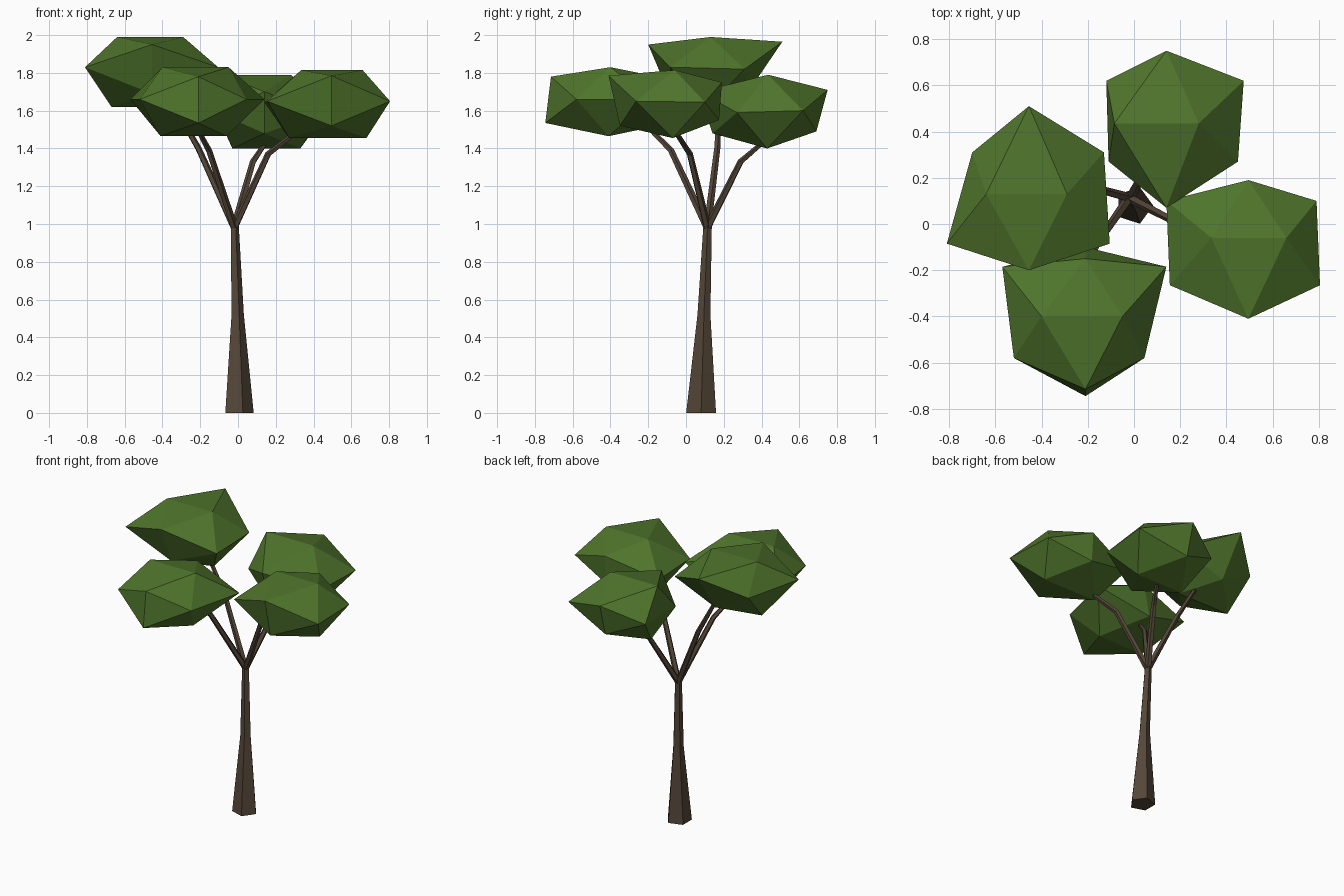
import bpy, bmesh
from math import cos, sin, tau
from mathutils import Vector

cube = bpy.data.objects.get("Cube")
if cube:
    bpy.data.objects.remove(cube, do_unlink=True)


def make_material(name, colour):
    mat = bpy.data.materials.new(name)
    mat.use_nodes = True
    mat.diffuse_color = colour
    shader = mat.node_tree.nodes["Principled BSDF"]
    shader.inputs["Base Color"].default_value = colour
    shader.inputs["Roughness"].default_value = 0.9
    return mat


def add_object(name, bm, mat):
    bmesh.ops.recalc_face_normals(bm, faces=bm.faces)
    mesh = bpy.data.meshes.new(name)
    bm.to_mesh(mesh)
    bm.free()
    mesh.materials.append(mat)
    obj = bpy.data.objects.new(name, mesh)
    bpy.context.collection.objects.link(obj)
    return obj


def tapered_limb(name, path, radii, mat, axis=None, sides=5):
    """Loft a faceted tube along a path; rings face `axis` or follow the path."""
    bm = bmesh.new()
    points = [Vector(p) for p in path]
    rings = []
    for i, (point, radius) in enumerate(zip(points, radii)):
        tangent = axis or points[min(i + 1, len(points) - 1)] - points[max(i - 1, 0)]
        turn = tangent.to_track_quat("Z", "Y")
        ring = []
        for k in range(sides):
            angle = tau * (k / sides + 0.5)
            offset = Vector((cos(angle), sin(angle), 0)) * radius
            ring.append(bm.verts.new(point + turn @ offset))
        rings.append(ring)
    for low, high in zip(rings, rings[1:]):
        for k in range(sides):
            n = (k + 1) % sides
            bm.faces.new((low[k], low[n], high[n], high[k]))
    bm.faces.new(rings[0])
    bm.faces.new(rings[-1])
    return add_object(name, bm, mat)


def leaf_clump(name, ridge_x, ridge, pairs, mat):
    """Twelve-cornered faceted clump.

    ridge: (y, z) of the front and back corners on the middle plane.
    pairs: (left x, right x, y, z) of the crown, base and side corners.
    """
    bm = bmesh.new()
    for y, z in ridge:
        bm.verts.new((ridge_x, y, z))
    for x_low, x_high, y, z in pairs:
        bm.verts.new((x_low, y, z))
        bm.verts.new((x_high, y, z))
    bmesh.ops.convex_hull(bm, input=bm.verts)
    return add_object(name, bm, mat)


bark = make_material("bark", (0.09, 0.062, 0.04, 1))
leaves = make_material("leaves", (0.08, 0.18, 0.025, 1))

# Trunk, leaning slightly to the back
tapered_limb("trunk",
             [(0, 0.08, 0), (-0.005, 0.095, 0.52), (-0.02, 0.115, 1.01)],
             [0.083, 0.036, 0.023], bark, axis=Vector((0, 0, 1)))

# Branches: each bends once before entering its clump
fork = (-0.02, 0.113, 0.98)
branches = {
    "branch_right": [(-0.21, 0.165, 1.4), (-0.38, 0.18, 1.7)],
    "branch_front": [(-0.155, -0.08, 1.39), (-0.23, -0.22, 1.53)],
    "branch_left": [(0.16, 0.02, 1.37), (0.38, -0.09, 1.54)],
    "branch_back": [(0.08, 0.29, 1.33), (0.16, 0.43, 1.45)],
}
for name, (bend, tip) in branches.items():
    tapered_limb(name, [fork, bend, tip], [0.021, 0.017, 0.012], bark)

# Leaf clumps: ridge is front upper, front lower, back upper, back lower;
# pairs are crown, base, front sides, back sides
leaf_clump("leaves_right", -0.455,
           [(-0.2, 1.95), (-0.09, 1.69), (0.51, 1.965), (0.33, 1.7)],
           [(-0.64, -0.29, 0.13, 1.99), (-0.67, -0.27, 0.12, 1.62),
            (-0.81, -0.105, -0.085, 1.83), (-0.7, -0.13, 0.31, 1.82)], leaves)
leaf_clump("leaves_front", -0.21,
           [(-0.715, 1.78), (-0.745, 1.535), (-0.15, 1.78), (-0.1, 1.53)],
           [(-0.4, -0.05, -0.4, 1.83), (-0.41, -0.06, -0.41, 1.465),
            (-0.52, 0.045, -0.58, 1.66), (-0.57, 0.14, -0.185, 1.66)], leaves)
leaf_clump("leaves_left", 0.495,
           [(-0.41, 1.785), (-0.35, 1.52), (0.19, 1.75), (0.175, 1.55)],
           [(0.335, 0.66, -0.06, 1.815), (0.27, 0.68, -0.07, 1.455),
            (0.155, 0.805, -0.265, 1.65), (0.14, 0.79, 0.1, 1.645)], leaves)
leaf_clump("leaves_back", 0.14,
           [(0.07, 1.7), (0.14, 1.48), (0.75, 1.71), (0.69, 1.49)],
           [(-0.085, 0.28, 0.435, 1.79), (-0.03, 0.33, 0.43, 1.4),
            (-0.11, 0.45, 0.27, 1.59), (-0.12, 0.475, 0.62, 1.6)], leaves)
